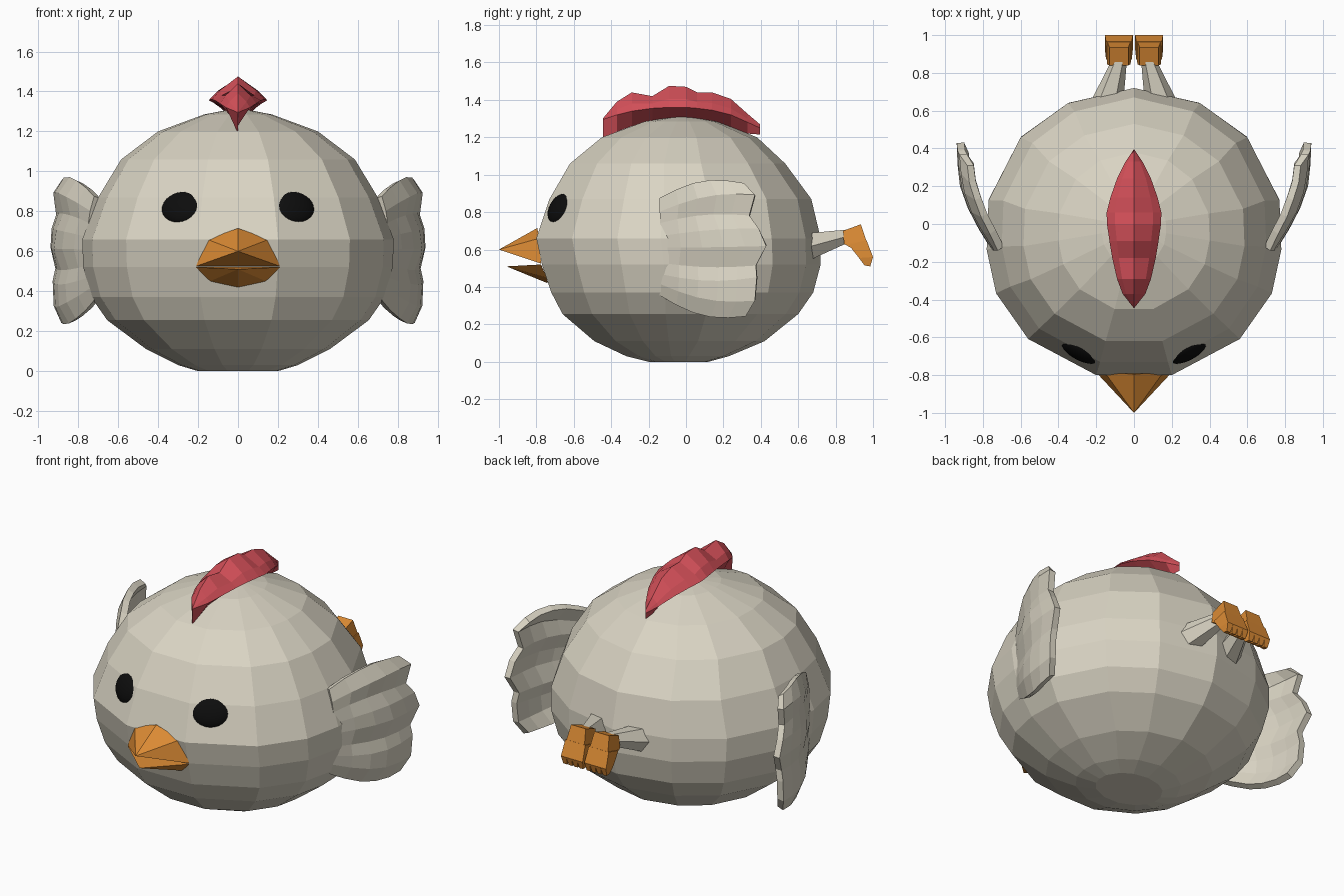
import bpy, bmesh, math
from mathutils import Vector, Matrix

if "Cube" in bpy.data.objects:
    bpy.data.objects.remove(bpy.data.objects["Cube"])


def material(name, rgb):
    m = bpy.data.materials.new(name)
    m.diffuse_color = (*rgb, 1)
    m.use_nodes = True
    m.node_tree.nodes["Principled BSDF"].inputs["Base Color"].default_value = m.diffuse_color
    return m


CREAM = material("cream", (0.70, 0.66, 0.55))
RED = material("red", (0.66, 0.08, 0.10))
ORANGE = material("orange", (0.72, 0.26, 0.035))
BLACK = material("black", (0.004, 0.004, 0.004))


def finish(name, bm, mat, mirror=False):
    bmesh.ops.remove_doubles(bm, verts=bm.verts, dist=0.0005)
    bmesh.ops.recalc_face_normals(bm, faces=bm.faces)
    mesh = bpy.data.meshes.new(name)
    bm.to_mesh(mesh)
    bm.free()
    mesh.materials.append(mat)
    ob = bpy.data.objects.new(name, mesh)
    bpy.context.collection.objects.link(ob)
    if mirror:
        ob.modifiers.new("mirror", "MIRROR").use_mirror_merge = False
    return ob


def loft(bm, rings, closed=True, caps=True):
    rows = [[bm.verts.new(p) for p in r] for r in rings]
    n = len(rows[0])
    for a, b in zip(rows, rows[1:]):
        for i in range(n if closed else n - 1):
            j = (i + 1) % n
            bm.faces.new((a[i], a[j], b[j], b[i]))
    if closed and caps:
        bm.faces.new(rows[0])
        bm.faces.new(rows[-1])
    return rows


# Body: a 15-sided plan outline scaled through stacked rings
half = [(0, .72), (.35, .64), (.6, .46), (.77, .13), (.78, -.13), (.73, -.36), (.56, -.6), (.2, -.79)]
plan = half + [(-x, y) for x, y in reversed(half[1:])]
# z, half width, front y, back y
levels = [(0, .20, -.20, .12), (.03, .30, -.32, .23), (.11, .46, -.49, .42),
          (.255, .655, -.66, .60), (.37, .735, -.72, .68), (.52, .775, -.77, .72),
          (.66, .78, -.80, .72), (.87, .70, -.73, .67), (1.06, .585, -.62, .53),
          (1.2, .40, -.45, .38), (1.285, .17, -.22, .17), (1.31, .04, -.06, .02)]
bm = bmesh.new()
rings = []
for z, w, f, b in levels:
    rings.append([(w * x / .78, (f + b) / 2 + (b - f) / 2 * (y + .035) / .755, z) for x, y in plan])
loft(bm, rings)
finish("body", bm, CREAM)

# Comb: six-sided sections along y: y, half width, low, widest, top
comb = [(-.445, .001, 1.19, 1.295, 1.30), (-.37, .06, 1.23, 1.32, 1.39), (-.29, .09, 1.26, 1.34, 1.44),
        (-.18, .115, 1.28, 1.355, 1.42), (-.09, .13, 1.28, 1.36, 1.475), (0, .143, 1.28, 1.36, 1.47),
        (.06, .145, 1.28, 1.355, 1.44), (.14, .125, 1.27, 1.345, 1.44), (.24, .09, 1.25, 1.32, 1.405),
        (.33, .045, 1.22, 1.28, 1.325), (.395, .001, 1.215, 1.25, 1.27)]
bm = bmesh.new()
loft(bm, [[(0, y, t), (w * .7, y, m + (t - m) * .4), (w, y, m), (0, y, lo),
           (-w, y, m), (-w * .7, y, m + (t - m) * .4)] for y, w, lo, m, t in comb])
finish("comb", bm, RED)


# Beak: two pyramids closed inside the head
def beak(name, tip, edge):
    bm = bmesh.new()
    ring = edge + [(-x, y, z) for x, y, z in reversed(edge) if x]
    vs = [bm.verts.new(p) for p in ring]
    t = bm.verts.new(tip)
    for i in range(len(vs)):
        bm.faces.new((vs[i], vs[(i + 1) % len(vs)], t))
    bm.faces.new(vs)
    finish(name, bm, ORANGE)


beak("upper_beak", (0, -1, .60), [(0, -.795, .715), (.155, -.785, .66), (.21, -.775, .525)])
beak("lower_beak", (0, -.96, .51), [(0, -.74, .42), (.14, -.745, .45), (.21, -.775, .52)])

# Eyes: flattened spheres lying on the head surface
bm = bmesh.new()
normal = Vector((.42, -.80, .38))
rot = normal.to_track_quat('Z', 'Y').to_matrix().to_4x4()
bmesh.ops.create_uvsphere(bm, u_segments=24, v_segments=12, radius=1,
                          matrix=Matrix.Translation((.283, -.672, .818)) @ rot @ Matrix.Diagonal((.112, .088, .04, 1)))
for f in bm.faces:
    f.smooth = True
finish("eyes", bm, BLACK, True)

# Wings: a fanned sheet of three feathers, thickened and mirrored
# root z, tip y, tip z, ridge height
feathers = [(.87, .31, .945, -.01), (.80, .37, .89, .012), (.74, .34, .78, -.014),
            (.67, .39, .71, .008), (.61, .43, .62, .012), (.53, .375, .515, -.014),
            (.47, .38, .45, .008), (.42, .37, .33, .012), (.36, .32, .25, -.01)]
curve = [(-.13, .735), (.05, .835), (.2, .89), (.32, .905), (.45, .91)]


def wing_x(y):
    for (a, xa), (b, xb) in zip(curve, curve[1:]):
        if y <= b:
            return xa + (xb - xa) * (y - a) / (b - a)
    return curve[-1][1]


bm = bmesh.new()
rows = []
for zr, ty, tz, ridge in feathers:
    e = (zr - .615) / .255
    row = []
    for i in range(6):
        t = i / 5
        y = -.13 + (ty + .13) * t
        z = zr + (tz - zr) * t + .05 * e * math.sin(math.pi * t)
        x = wing_x(y) - .03 * abs(e) ** 3 + ridge * math.sin(math.pi * min(.7, t))
        row.append((x, y, z))
    rows.append(row)
loft(bm, rows, closed=False)
wing = finish("wings", bm, CREAM)
solid = wing.modifiers.new("thickness", "SOLIDIFY")
solid.thickness = .04
solid.offset = 0
wing.modifiers.new("mirror", "MIRROR")

# Legs: tapered six-sided stubs pointing backwards
bm = bmesh.new()
loft(bm, [[(cx + r * math.cos(k * math.pi / 3), y, cz + r * math.sin(k * math.pi / 3)) for k in range(6)]
          for cx, y, cz, r in [(.145, .64, .61, .088), (.08, .86, .67, .042)]])
finish("legs", bm, CREAM, True)


# Feet: an upright pad with four toes hanging down
def slab(bm, sections):
    loft(bm, [[(cx - w, y0, z0), (cx + w, y0, z0), (cx + w, y1, z1), (cx - w, y1, z1)]
              for cx, w, y0, z0, y1, z1 in sections])


bm = bmesh.new()
slab(bm, [(.08, .05, .84, .70, .935, .735), (.08, .062, .845, .63, .965, .645), (.08, .066, .89, .605, .975, .61)])
for k in range(4):
    off = (k - 1.5) / 1.5
    slab(bm, [(.08 + .05 * off, .018, .87, .625, .965, .65), (.08 + .055 * off, .019, .925, .555, 1, .56),
              (.08 + .055 * off, .013, .955, .515, .985, .51)])
finish("feet", bm, ORANGE, True)
